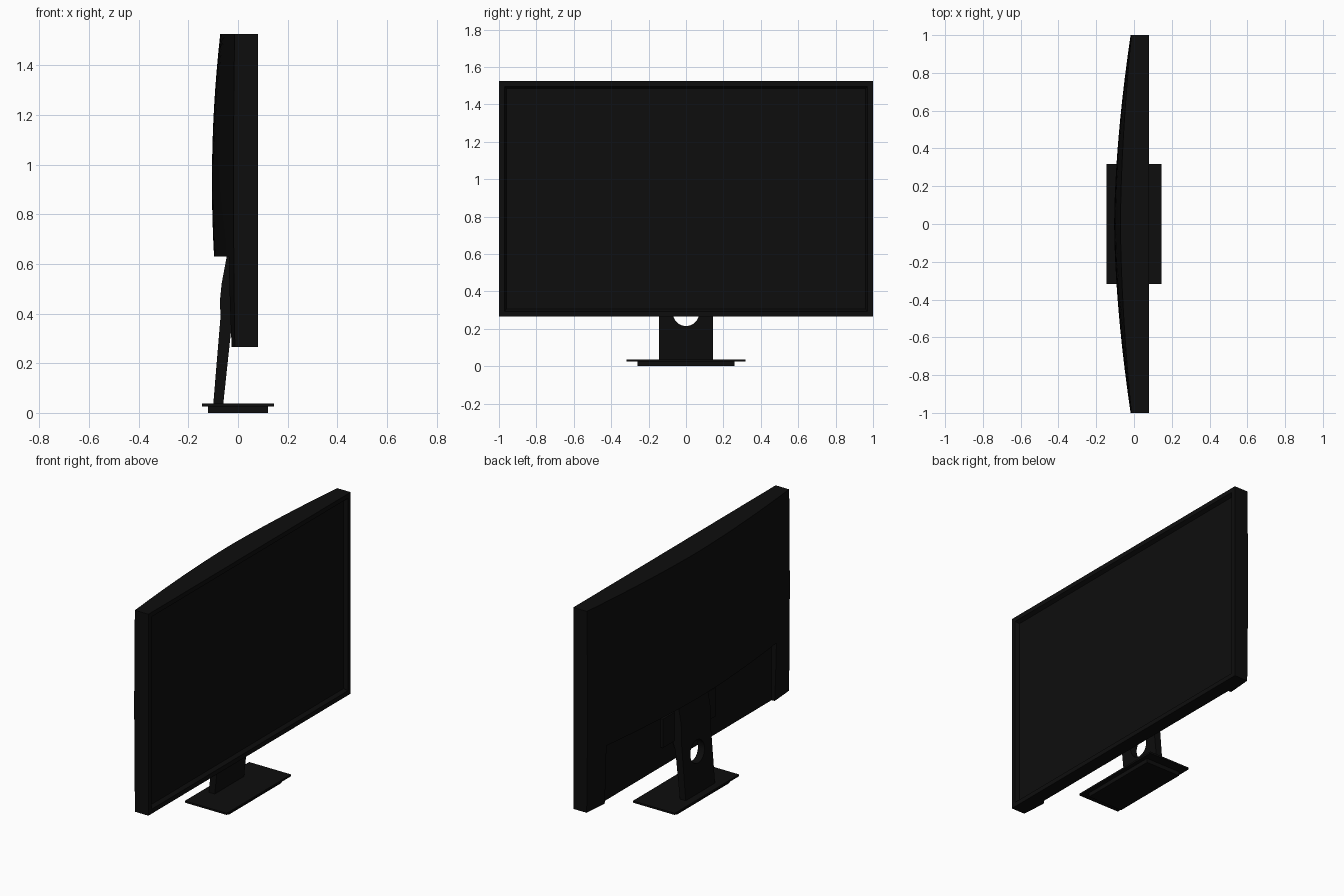
import bpy, bmesh, math
from mathutils import Matrix

if "Cube" in bpy.data.objects:
    bpy.data.objects.remove(bpy.data.objects["Cube"])

# One near-black plastic, and the same tone for the dark screen
black = bpy.data.materials.new("black_plastic")
black.diffuse_color = (0.004, 0.004, 0.004, 1)
black.use_nodes = True
black.node_tree.nodes["Principled BSDF"].inputs["Base Color"].default_value = black.diffuse_color
glass = bpy.data.materials.new("dark_screen")
glass.diffuse_color = (0.0042, 0.0042, 0.0042, 1)
glass.use_nodes = True
glass.node_tree.nodes["Principled BSDF"].inputs["Base Color"].default_value = glass.diffuse_color


def add(name, bm, smooth=None):
    bmesh.ops.recalc_face_normals(bm, faces=bm.faces)
    me = bpy.data.meshes.new(name)
    bm.to_mesh(me)
    bm.free()
    me.materials.append(black)
    ob = bpy.data.objects.new(name, me)
    bpy.context.collection.objects.link(ob)
    if smooth:
        bpy.ops.object.select_all(action='DESELECT')
        bpy.context.view_layer.objects.active = ob
        ob.select_set(True)
        bpy.ops.object.shade_smooth_by_angle(angle=smooth)
    return ob


def box_bm(x0, x1, y0, y1, z0, z1):
    bm = bmesh.new()
    m = Matrix.Translation(((x0 + x1) / 2, (y0 + y1) / 2, (z0 + z1) / 2)) @ \
        Matrix.Diagonal((x1 - x0, y1 - y0, z1 - z0, 1))
    bmesh.ops.create_cube(bm, size=1, matrix=m)
    return bm


BOTTOM, TOP, SHELL_X = 0.265, 1.525, -0.005

# Flat front panel with a recessed screen in a bezel
bm = box_bm(SHELL_X, 0.08, -1, 1, BOTTOM, TOP)
bm.normal_update()
front = max(bm.faces, key=lambda f: f.calc_center_median().x)
bmesh.ops.inset_region(bm, faces=[front], thickness=0.04)
bmesh.ops.inset_region(bm, faces=[front], thickness=0.018, depth=-0.022)
front.material_index = 1
panel = add("screen_panel", bm)
panel.data.materials.append(glass)

# Bulged rear shell, cut away below the middle
CUT_Y, CUT_Z = 0.84, 0.63
ys = [-1, -0.92] + [CUT_Y * i / 12 for i in range(-12, 13)] + [0.92, 1]
zs = [BOTTOM + (CUT_Z - BOTTOM) * i / 5 for i in range(5)] + \
     [CUT_Z + (TOP - CUT_Z) * i / 12 for i in range(13)]


def shell_x(y, z):
    across = 1 - 0.87 * abs(y) ** 1.7
    t = (z - 0.93) / 0.6
    return SHELL_X - 0.1 * across * (1 - 0.34 * t * t)


bm = bmesh.new()
grid = [[bm.verts.new((shell_x(y, z), y, z)) for z in zs] for y in ys]
for i in range(len(ys) - 1):
    for j in range(len(zs) - 1):
        ym, zm = (ys[i] + ys[i + 1]) / 2, (zs[j] + zs[j + 1]) / 2
        if abs(ym) > CUT_Y or zm > CUT_Z:
            bm.faces.new((grid[i][j], grid[i + 1][j], grid[i + 1][j + 1], grid[i][j + 1]))
bmesh.ops.delete(bm, geom=[v for v in bm.verts if not v.link_faces], context='VERTS')
rim = [e for e in bm.edges if e.is_boundary]
walls = bmesh.ops.extrude_edge_only(bm, edges=rim)["geom"]
for v in walls:
    if isinstance(v, bmesh.types.BMVert):
        v.co.x = SHELL_X
add("rear_shell", bm, math.radians(30))

# Low connector housing behind the stand
add("connector_housing", box_bm(-0.022, 0, -0.26, 0.26, 0.39, 0.57))

# Stand neck: side profile extruded across, with a round cable hole
profile = [(-0.10, 0.03), (-0.071, 0.38), (-0.072, 0.46), (-0.066, 0.52), (-0.045, 0.632),
           (-0.004, 0.632), (-0.004, 0.40), (-0.028, 0.33), (-0.06, 0.03)]
bm = bmesh.new()
face = bm.faces.new([bm.verts.new((x, -0.145, z)) for x, z in profile])
ext = bmesh.ops.extrude_face_region(bm, geom=[face])["geom"]
bmesh.ops.translate(bm, vec=(0, 0.29, 0), verts=[v for v in ext if isinstance(v, bmesh.types.BMVert)])
neck = add("stand_neck", bm)

bm = bmesh.new()
bmesh.ops.create_cone(bm, cap_ends=True, segments=40, radius1=0.07, radius2=0.07, depth=0.2,
                      matrix=Matrix.Translation((-0.06, 0, 0.285)) @ Matrix.Rotation(math.pi / 2, 4, 'Y'))
cutter = add("cable_hole_cutter", bm)
cutter.hide_render = True
cutter.display_type = 'WIRE'
cut = neck.modifiers.new("cable_hole", 'BOOLEAN')
cut.operation = 'DIFFERENCE'
cut.solver = 'EXACT'
cut.object = cutter

# Base plate on a smaller foot
add("base_plate", box_bm(-0.145, 0.145, -0.318, 0.318, 0.026, 0.037))
add("base_foot", box_bm(-0.12, 0.12, -0.26, 0.26, 0, 0.027))
